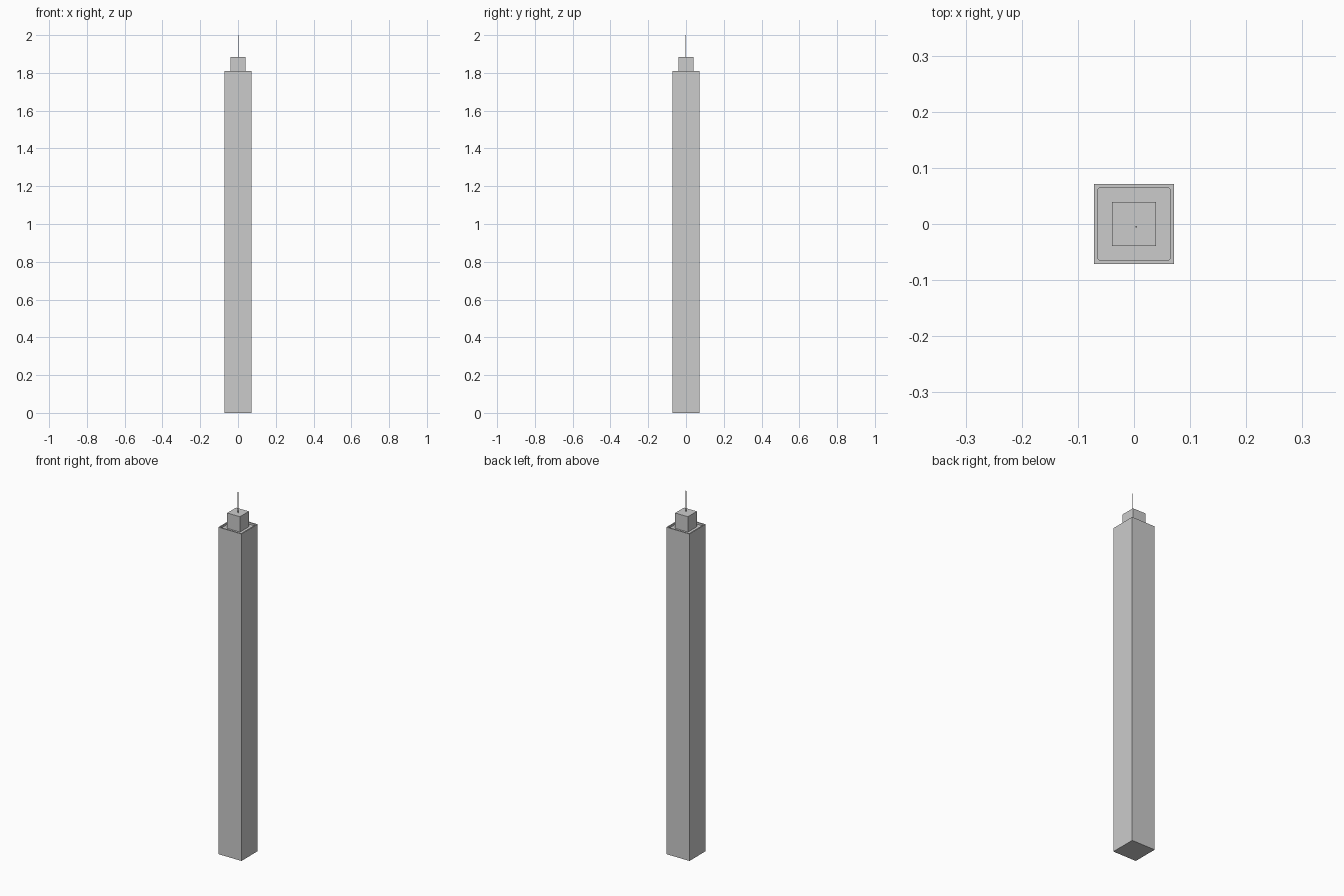
import bpy, bmesh

if "Cube" in bpy.data.objects:
    bpy.data.objects.remove(bpy.data.objects["Cube"])

ROOF, RECESS = 1.81, 0.01


def make_object(name, bm):
    bmesh.ops.recalc_face_normals(bm, faces=bm.faces[:])
    mesh = bpy.data.meshes.new(name)
    bm.to_mesh(mesh)
    bm.free()
    obj = bpy.data.objects.new(name, mesh)
    bpy.context.collection.objects.link(obj)
    return obj


def box(name, half, z0, z1, x=0, y=0, round_corners=0):
    bm = bmesh.new()
    bmesh.ops.create_cube(bm, size=1)
    for v in bm.verts:
        v.co = (x + v.co.x * 2 * half, y + v.co.y * 2 * half,
                z0 + (v.co.z + 0.5) * (z1 - z0))
    if round_corners:
        upright = [e for e in bm.edges
                   if abs(e.verts[0].co.z - e.verts[1].co.z) > 1e-6]
        bmesh.ops.bevel(bm, geom=upright, offset=round_corners, segments=3,
                        profile=0.5, affect='EDGES')
    return make_object(name, bm)


# Tower shaft with a shallow roof well behind a parapet
shaft = box("tower_shaft", 0.071, 0, ROOF)
well = box("roof_well_cutter", 0.064, ROOF - RECESS, ROOF + 0.05,
           round_corners=0.003)
well.hide_render = True
well.hide_viewport = True
cut = shaft.modifiers.new("roof_well", 'BOOLEAN')
cut.operation = 'DIFFERENCE'
cut.solver = 'EXACT'
cut.object = well

# Plant room on the roof
box("roof_plant_room", 0.039, ROOF - RECESS, 1.885)

# Thin mast, slightly off centre
box("antenna_mast", 0.0015, 1.885, 2.0, x=0.004, y=-0.005)
